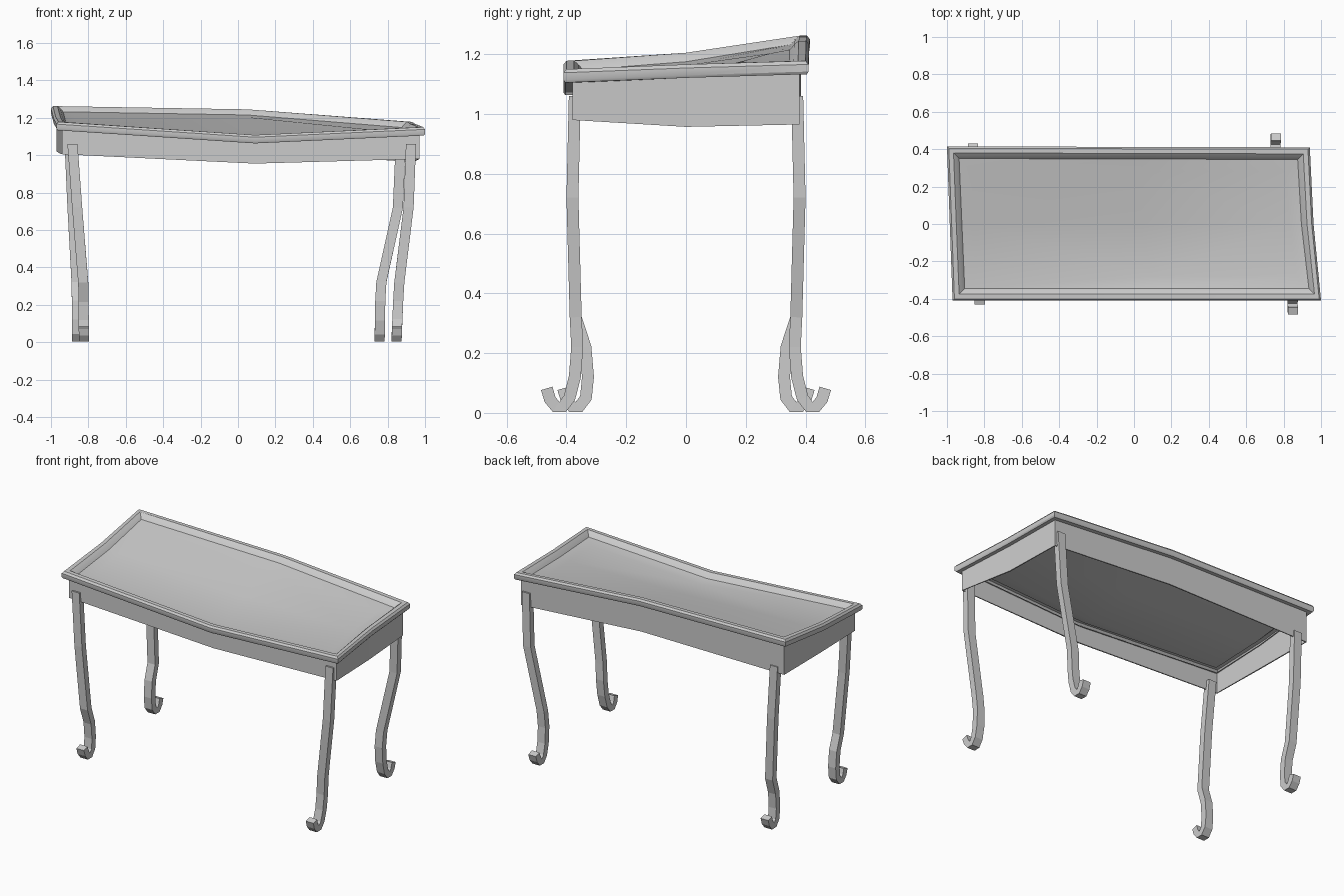
import bpy, bmesh
from mathutils import Vector

if "Cube" in bpy.data.objects:
    bpy.data.objects.remove(bpy.data.objects["Cube"])

# Warped table outline: x, y, rim height, apron bottom height, inward signs
OUT = [(-.97, -.41, 1.178, 1.005, -1, -1), (.09, -.41, 1.108, .955, 0, -1),
       (1.0, -.41, 1.15, .98, 1, -1), (.96, 0, 1.166, .957, 1, 0),
       (.94, .41, 1.178, .965, 1, 1), (.05, .412, 1.245, 1.025, 0, 1),
       (-1.0, .415, 1.262, 1.02, -1, 1), (-.985, 0, 1.205, 1.01, -1, 0)]


def finish(name, bm):
    bmesh.ops.recalc_face_normals(bm, faces=bm.faces)
    me = bpy.data.meshes.new(name)
    bm.to_mesh(me)
    bm.free()
    ob = bpy.data.objects.new(name, me)
    bpy.context.collection.objects.link(ob)
    return ob


def bridge(bm, rings):
    for a, b in zip(rings, rings[1:]):
        n = len(a)
        for i in range(n):
            j = (i + 1) % n
            bm.faces.new((a[i], a[j], b[j], b[i]))


def ring(bm, inset, dz=0, bottom=False):
    return [bm.verts.new((x - sx * inset, y - sy * inset, lo if bottom else z + dz))
            for x, y, z, lo, sx, sy in OUT]


# Dished top with raised moulded rim
bm = bmesh.new()
profile = [(.045, -.045), (.006, -.045), (0, -.036), (0, -.012), (.01, 0),
           (.035, 0), (.05, -.012), (.065, -.03), (.13, -.042)]
rings = [ring(bm, *p) for p in profile]
bridge(bm, rings)
r = rings[-1]
c = bm.verts.new((.03, 0, 1.13))
for i in (0, 2, 4, 6):
    bm.faces.new((r[i - 1], r[i], r[i + 1], c))
top = finish("table_top", bm)
bpy.context.view_layer.objects.active = top
top.select_set(True)
bpy.ops.object.shade_smooth_by_angle(angle=.6)

# Apron under the rim
bm = bmesh.new()
bridge(bm, [ring(bm, .03, bottom=True), ring(bm, .03, -.043)])
apron = finish("apron", bm)
mod = apron.modifiers.new("thickness", 'SOLIDIFY')
mod.thickness = .008

# Leg side path (outward distance, height, foot shift weight) ending in a curl
PATH = [(.372, 1.06, 0), (.38, .72, 0), (.369, .32, 0), (.364, .22, .5),
        (.372, .12, .8), (.39, .05, 1), (.413, .02, 1), (.435, .02, 1),
        (.455, .045, 1), (.466, .082, 1)]


def leg(name, side, xs, shift):
    heights = [1.06, .72, .3, 0]

    def x_at(z):
        for k in range(3):
            if z >= heights[k + 1]:
                t = (z - heights[k + 1]) / (heights[k] - heights[k + 1])
                return xs[k + 1] + t * (xs[k] - xs[k + 1])
        return xs[-1]

    pts = [Vector((d - shift * w, z)) for d, z, w in PATH]
    bm = bmesh.new()
    rings = []
    for i, p in enumerate(pts):
        t = (pts[min(i + 1, len(pts) - 1)] - pts[max(i - 1, 0)]).normalized()
        n = Vector((-t.y, t.x)) * .02
        x = x_at(p.y)
        rings.append([bm.verts.new((x + a * .027, side * (p.x + b * n.x), max(p.y + b * n.y, 0)))
                      for a, b in ((-1, -1), (1, -1), (1, 1), (-1, 1))])
    bridge(bm, rings)
    bm.faces.new(rings[0])
    bm.faces.new(rings[-1])
    finish(name, bm)


leg("front_left_leg", -1, (-.885, -.86, -.826, -.824), .055)
leg("front_right_leg", -1, (.925, .912, .86, .847), 0)
leg("back_left_leg", 1, (-.90, -.885, -.862, -.86), .055)
leg("back_right_leg", 1, (.87, .855, .762, .757), 0)
